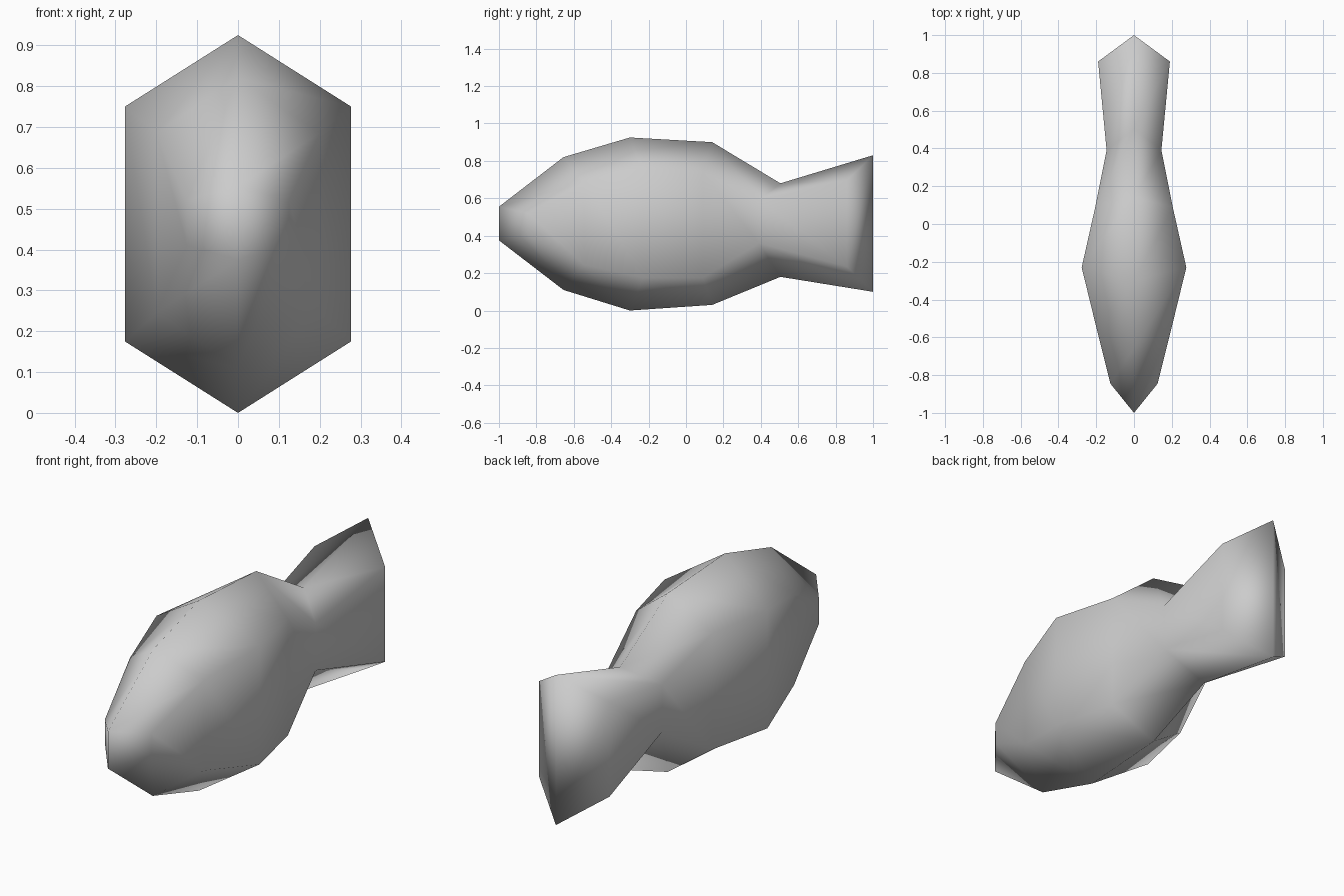
import bpy
import bmesh

cube = bpy.data.objects.get("Cube")
if cube:
    bpy.data.objects.remove(cube)

# Single plain grey
grey = bpy.data.materials.new("light_grey")
grey.use_nodes = True
colour = (0.6, 0.6, 0.6, 1)
grey.diffuse_color = colour
grey.node_tree.nodes["Principled BSDF"].inputs["Base Color"].default_value = colour

# Hexagonal sections from nose to tail:
# ridge y, keel z, ridge z, side y, side half width, lower side z, upper side z
sections = [
    (-1.0, 0.375, 0.555, -0.845, 0.125, 0.41, 0.52),
    (-0.655, 0.11, 0.82, -0.545, 0.2, 0.245, 0.685),
    (-0.3, 0.0, 0.925, -0.23, 0.277, 0.175, 0.75),
    (0.14, 0.03, 0.9, 0.09, 0.205, 0.175, 0.74),
    (0.505, 0.18, 0.68, 0.39, 0.145, 0.36, 0.59),
    (1.0, 0.1, 0.83, 0.86, 0.19, 0.235, 0.695),
]

bm = bmesh.new()
rings = []
for y, keel, ridge, side_y, width, low, high in sections:
    points = [(0, y, ridge), (width, side_y, high), (width, side_y, low),
              (0, y, keel), (-width, side_y, low), (-width, side_y, high)]
    rings.append([bm.verts.new(p) for p in points])

# Skin between neighbouring sections
for a, b in zip(rings, rings[1:]):
    for i in range(6):
        j = (i + 1) % 6
        bm.faces.new((a[i], a[j], b[j], b[i]))

# Wedge-shaped snout and tail edge, two faces each
for ring in (rings[0], rings[-1]):
    bm.faces.new(ring[:4])
    bm.faces.new(ring[3:] + ring[:1])

bmesh.ops.recalc_face_normals(bm, faces=bm.faces[:])
for face in bm.faces:
    face.smooth = True

mesh = bpy.data.meshes.new("fish_body")
bm.to_mesh(mesh)
bm.free()
mesh.materials.append(grey)
fish = bpy.data.objects.new("fish_body", mesh)
bpy.context.collection.objects.link(fish)
